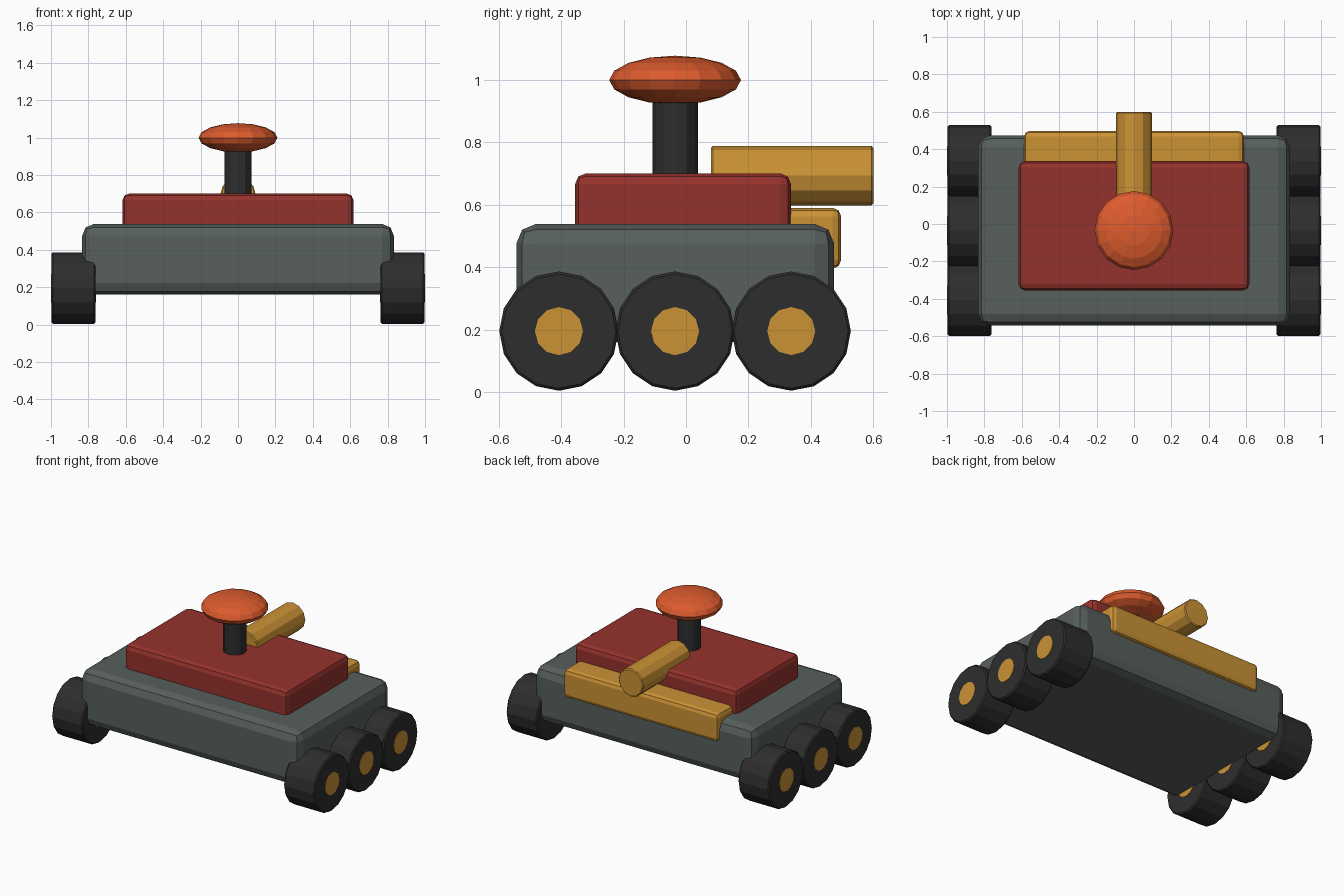
import bpy, bmesh, math
from mathutils import Matrix, Vector

if "Cube" in bpy.data.objects:
    bpy.data.objects.remove(bpy.data.objects["Cube"])


def material(name, rgb):
    m = bpy.data.materials.new(name)
    m.diffuse_color = (*rgb, 1)
    m.use_nodes = True
    m.node_tree.nodes["Principled BSDF"].inputs["Base Color"].default_value = m.diffuse_color
    return m


grey = material("slate grey", (0.095, 0.115, 0.107))
red = material("brick red", (0.30, 0.032, 0.026))
yellow = material("ochre yellow", (0.60, 0.29, 0.036))
black = material("rubber black", (0.027, 0.027, 0.027))
orange = material("burnt orange", (0.72, 0.105, 0.027))


def finish(bm, name, mat):
    mesh = bpy.data.meshes.new(name)
    bm.to_mesh(mesh)
    bm.free()
    mesh.materials.append(mat)
    obj = bpy.data.objects.new(name, mesh)
    bpy.context.collection.objects.link(obj)
    return obj


def box(name, lo, hi, bevel, mat):
    """Box between two corners with chamfer-rounded edges."""
    bm = bmesh.new()
    lo, hi = Vector(lo), Vector(hi)
    bmesh.ops.create_cube(bm, size=1, matrix=Matrix.Translation((lo + hi) / 2)
                          @ Matrix.Diagonal((*(hi - lo), 1)))
    bmesh.ops.bevel(bm, geom=bm.edges[:], offset=bevel, segments=2,
                    profile=0.5, affect='EDGES')
    return finish(bm, name, mat)


def cylinder(name, start, axis, length, radius, sides, mat, rim=0.0):
    """Cylinder running from start along the x, y or z axis."""
    turn = {'X': Matrix.Rotation(math.pi / 2, 4, 'Y'),
            'Y': Matrix.Rotation(-math.pi / 2, 4, 'X'),
            'Z': Matrix.Identity(4)}[axis]
    bm = bmesh.new()
    bmesh.ops.create_cone(bm, cap_ends=True, segments=sides, radius1=radius,
                          radius2=radius, depth=length,
                          matrix=Matrix.Translation((0, 0, length / 2)))
    if rim:
        rims = [e for e in bm.edges if any(len(f.verts) > 4 for f in e.link_faces)]
        bmesh.ops.bevel(bm, geom=rims, offset=rim, segments=1, affect='EDGES')
    bm.transform(Matrix.Translation(start) @ turn)
    return finish(bm, name, mat)


# Hull, deck plate and rear storage box
box("hull", (-0.833, -0.543, 0.16), (0.833, 0.474, 0.538), 0.062, grey)
box("deck_plate", (-0.617, -0.355, 0.45), (0.617, 0.336, 0.70), 0.034, red)
box("rear_box", (-0.587, 0.26, 0.395), (0.587, 0.497, 0.59), 0.028, yellow)

# Rear pipe
cylinder("rear_pipe", (0, 0.08, 0.693), 'Y', 0.52, 0.095, 12, yellow, 0.006)

# Mast with domed disc on top
cylinder("mast", (0, -0.035, 0.55), 'Z', 0.42, 0.073, 12, black)
bm = bmesh.new()
bmesh.ops.create_uvsphere(bm, u_segments=16, v_segments=8, radius=1,
                          matrix=Matrix.Translation((0, -0.035, 0.999))
                          @ Matrix.Diagonal((0.211, 0.211, 0.078, 1)))
finish(bm, "mast_dome", orange)

# Three wheels with hubs on each side
for side, x in (("left", -1.0), ("right", 0.76)):
    for i, y in enumerate((-0.407, -0.035, 0.337)):
        cylinder(f"{side}_wheel_{i + 1}", (x + 0.003, y, 0.195), 'X', 0.234,
                 0.191, 16, black, 0.008)
        cylinder(f"{side}_hub_{i + 1}", (x, y, 0.195), 'X', 0.24,
                 0.077, 12, yellow)
